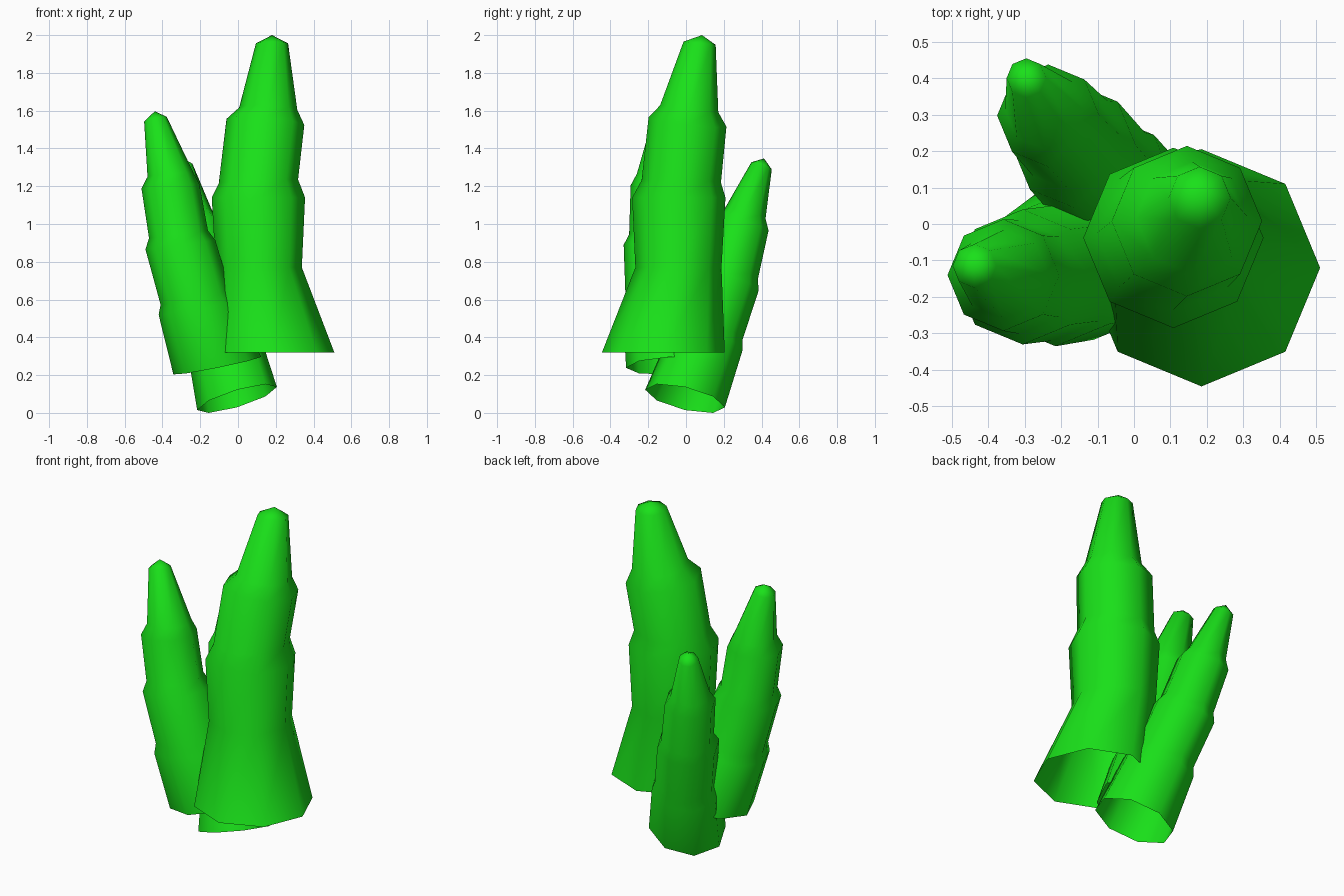
import bpy, bmesh
from math import cos, sin, tau

green = bpy.data.materials.new("green")
green.diffuse_color = (0.01, 0.75, 0.01, 1)


def stalk(name, rings, tip, sides=8):
    """Loft octagonal rings (x, y, z, radius, slope in x, slope in y) up to a tip; bottom stays open."""
    bm = bmesh.new()
    loops = []
    for x, y, z, r, sx, sy in rings:
        loop = []
        for i in range(sides):
            dx, dy = r * cos(tau * i / sides), r * sin(tau * i / sides)
            loop.append(bm.verts.new((x + dx, y + dy, z + sx * dx + sy * dy)))
        loops.append(loop)
    for a, b in zip(loops, loops[1:]):
        for i in range(sides):
            j = (i + 1) % sides
            bm.faces.new((a[i], a[j], b[j], b[i]))
    top = bm.verts.new(tip)
    for i in range(sides):
        bm.faces.new((loops[-1][i], loops[-1][(i + 1) % sides], top))
    for f in bm.faces:
        f.smooth = True
    mesh = bpy.data.meshes.new(name)
    bm.to_mesh(mesh)
    bm.free()
    mesh.materials.append(green)
    obj = bpy.data.objects.new(name, mesh)
    bpy.context.collection.objects.link(obj)


# Tall stalk with flared base
stalk("tall_stalk", [
    (0.185, -0.12, 0.32, 0.325, 0, 0),
    (0.11, -0.04, 0.77, 0.228, 0, 0),
    (0.108, -0.038, 1.14, 0.247, 0, 0),
    (0.108, -0.025, 1.225, 0.21, 0.05, -0.03),
    (0.145, 0.008, 1.54, 0.206, -0.08, -0.12),
    (0.16, 0.017, 1.61, 0.154, -0.04, -0.12),
    (0.18, 0.072, 1.957, 0.085, 0, -0.1),
], (0.18, 0.085, 2.0))

# Middle stalk leaning left
stalk("left_stalk", [
    (-0.11, -0.085, 0.25, 0.232, 0.2, 0.05),
    (-0.215, -0.13, 0.56, 0.205, 0.2, 0.05),
    (-0.225, -0.135, 0.61, 0.185, 0.2, 0.03),
    (-0.305, -0.145, 0.89, 0.185, 0.13, 0),
    (-0.315, -0.145, 0.945, 0.156, 0.13, 0),
    (-0.358, -0.14, 1.2, 0.153, 0.08, -0.03),
    (-0.357, -0.138, 1.26, 0.122, 0.08, -0.05),
    (-0.437, -0.115, 1.555, 0.06, 0.2, -0.1),
], (-0.44, -0.11, 1.597))

# Short stalk leaning back
stalk("back_stalk", [
    (-0.005, -0.005, 0.076, 0.211, 0.29, -0.22),
    (-0.08, 0.11, 0.385, 0.19, 0.25, -0.27),
    (-0.09, 0.13, 0.435, 0.17, 0.25, -0.27),
    (-0.165, 0.215, 0.70, 0.17, 0.2, -0.3),
    (-0.175, 0.235, 0.75, 0.145, 0.2, -0.3),
    (-0.235, 0.297, 1.0, 0.14, 0.15, -0.25),
    (-0.245, 0.313, 1.055, 0.108, 0.15, -0.25),
    (-0.295, 0.4, 1.308, 0.054, 0.2, -0.35),
], (-0.302, 0.413, 1.347))
